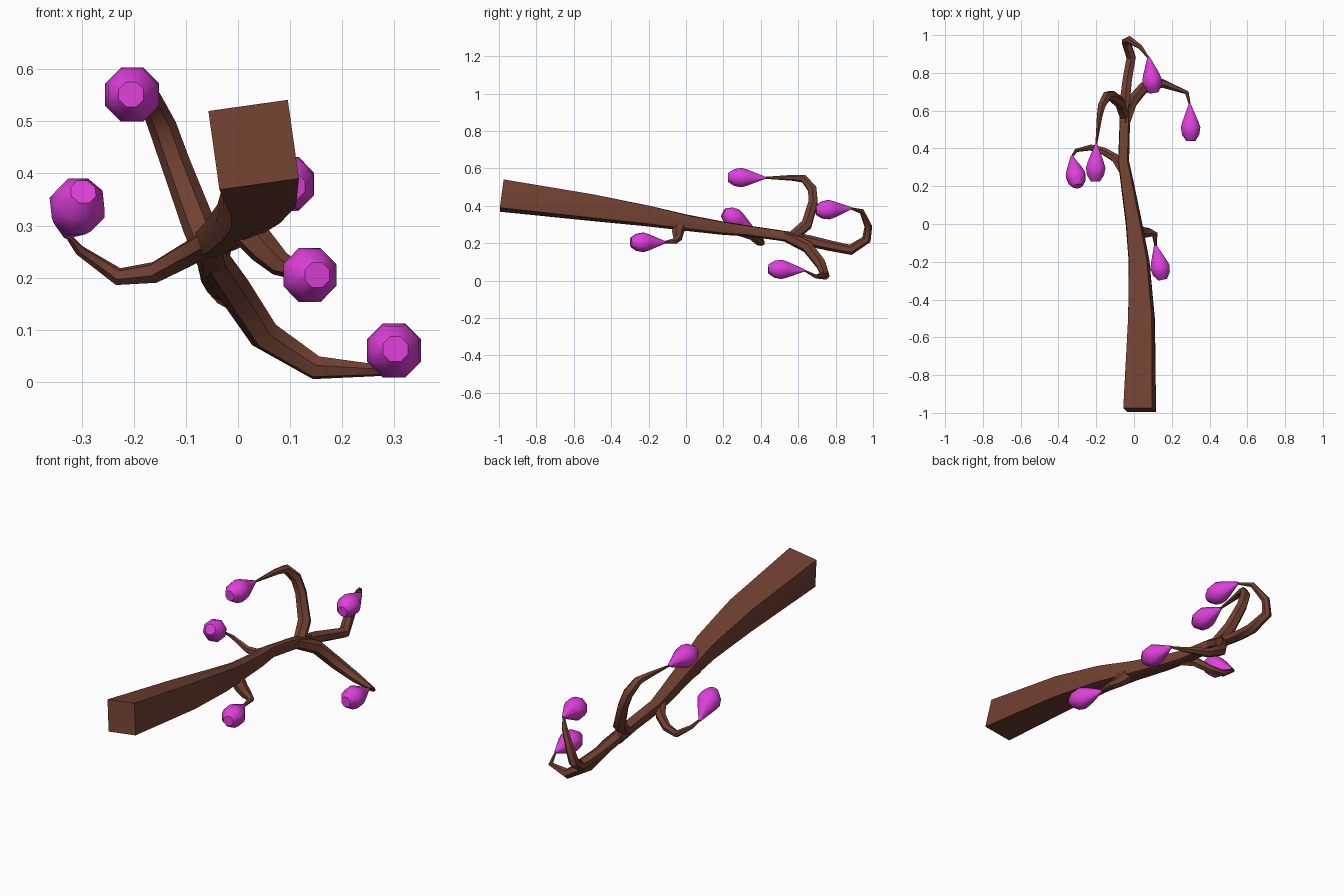
import bpy, bmesh, math
from mathutils import Vector, Matrix

if "Cube" in bpy.data.objects:
    bpy.data.objects.remove(bpy.data.objects["Cube"])


def material(name, rgb):
    m = bpy.data.materials.new(name)
    m.diffuse_color = (*rgb, 1)
    m.use_nodes = True
    m.node_tree.nodes["Principled BSDF"].inputs["Base Color"].default_value = m.diffuse_color
    return m


BARK = material("brown bark", (0.165, 0.052, 0.03))
PINK = material("magenta bud", (0.74, 0.05, 0.71))


def tube(name, path, mat, section, up=Vector((0, 0, 1)), angle=50):
    """Sweep a section along path points (x, y, z, radius)."""
    pts = [Vector(p[:3]) for p in path]
    bm = bmesh.new()
    rings, old = [], None
    for i, p in enumerate(pts):
        a = (p - pts[i - 1]).normalized() if i else Vector()
        b = (pts[i + 1] - p).normalized() if i < len(pts) - 1 else Vector()
        t = (a + b).normalized()
        if old is not None:
            up = old.rotation_difference(t) @ up
        old = t
        side = t.cross(up).normalized()
        up = side.cross(t)
        rings.append([bm.verts.new(p + (side * u + up * v) * path[i][3])
                      for u, v in section(i)])
    for r, s in zip(rings, rings[1:]):
        n = len(r)
        for k in range(n):
            bm.faces.new((r[k], r[(k + 1) % n], s[(k + 1) % n], s[k]))
    bm.faces.new(rings[0])
    bm.faces.new(rings[-1])
    bmesh.ops.recalc_face_normals(bm, faces=bm.faces)
    me = bpy.data.meshes.new(name)
    bm.to_mesh(me)
    bm.free()
    ob = bpy.data.objects.new(name, me)
    bpy.context.collection.objects.link(ob)
    me.materials.append(mat)
    bpy.ops.object.select_all(action='DESELECT')
    ob.select_set(True)
    bpy.context.view_layer.objects.active = ob
    bpy.ops.object.shade_smooth_by_angle(angle=math.radians(angle))
    return ob


def ngon(n):
    return lambda i: [(math.cos((k + .5) * math.tau / n), math.sin((k + .5) * math.tau / n))
                      for k in range(n)]


def softening_square(i):
    # square at the cut end, growing rounder along the trunk
    f = max(0.84, 1.0 - 0.06 * i)
    m = 1.0 + 0.015 * min(i, 3)
    return [(m, 0), (f, f), (0, m), (-f, f), (-m, 0), (-f, -f), (0, -m), (f, -f)]


# Trunk, cut square at the front
tilt = Matrix.Rotation(math.radians(-8), 3, 'Y') @ Vector((0, 0, 1))
tube("trunk", [(.03, -.985, .455, .077), (.04, -.5, .39, .067), (.027, -.2, .345, .054),
               (.0, .0, .31, .042), (-.033, .2, .28, .034), (-.055, .33, .266, .028),
               (-.05, .5, .242, .027), (-.048, .63, .218, .027)],
     BARK, softening_square, tilt)

# Twigs, each ending at the tip of a bud
TWIGS = {
    "upper_left": [(-.05, .57, .235, .03), (-.075, .645, .30, .032), (-.12, .68, .42, .028),
                   (-.145, .675, .49, .027), (-.17, .63, .545, .022), (-.182, .57, .55, .016),
                   (-.2, .42, .55, .005)],
    "left": [(-.05, .27, .27, .026), (-.1, .35, .243, .025), (-.16, .385, .21, .021),
             (-.23, .405, .202, .017), (-.305, .39, .253, .01), (-.33, .355, .285, .005)],
    "front_right": [(.01, -.03, .30, .035), (.05, -.045, .255, .031), (.08, -.045, .227, .025),
                    (.11, -.055, .213, .017), (.115, -.12, .205, .006)],
    "low_right": [(-.05, .53, .24, .03), (-.01, .65, .18, .033), (.05, .72, .09, .031),
                  (.15, .745, .027, .024), (.28, .695, .022, .011), (.296, .63, .056, .005)],
    "tip": [(-.05, .55, .235, .03), (-.045, .68, .208, .03), (-.035, .77, .187, .028),
            (-.015, .88, .165, .028), (-.042, .965, .22, .025), (-.025, .975, .29, .021),
            (.03, .94, .37, .014), (.08, .875, .388, .005)],
}
for name, path in TWIGS.items():
    tube(name + "_twig", path, BARK, ngon(6))

# Teardrop buds: tip, blunt end
BUDS = {
    "upper_left": ((-.2, .425, .55), (-.205, .225, .552)),
    "left": ((-.33, .36, .28), (-.297, .2, .365)),
    "front_right": ((.112, -.11, .205), (.152, -.295, .205)),
    "low_right": ((.295, .635, .055), (.302, .44, .063)),
    "tip": ((.077, .885, .388), (.105, .695, .375)),
}
PROFILE = [(0, .006), (.48, .046), (.64, .056), (.83, .049), (1, .026)]
for name, (a, b) in BUDS.items():
    a, b = Vector(a), Vector(b)
    tube(name + "_bud", [(*a.lerp(b, t), r) for t, r in PROFILE], PINK, ngon(8))
